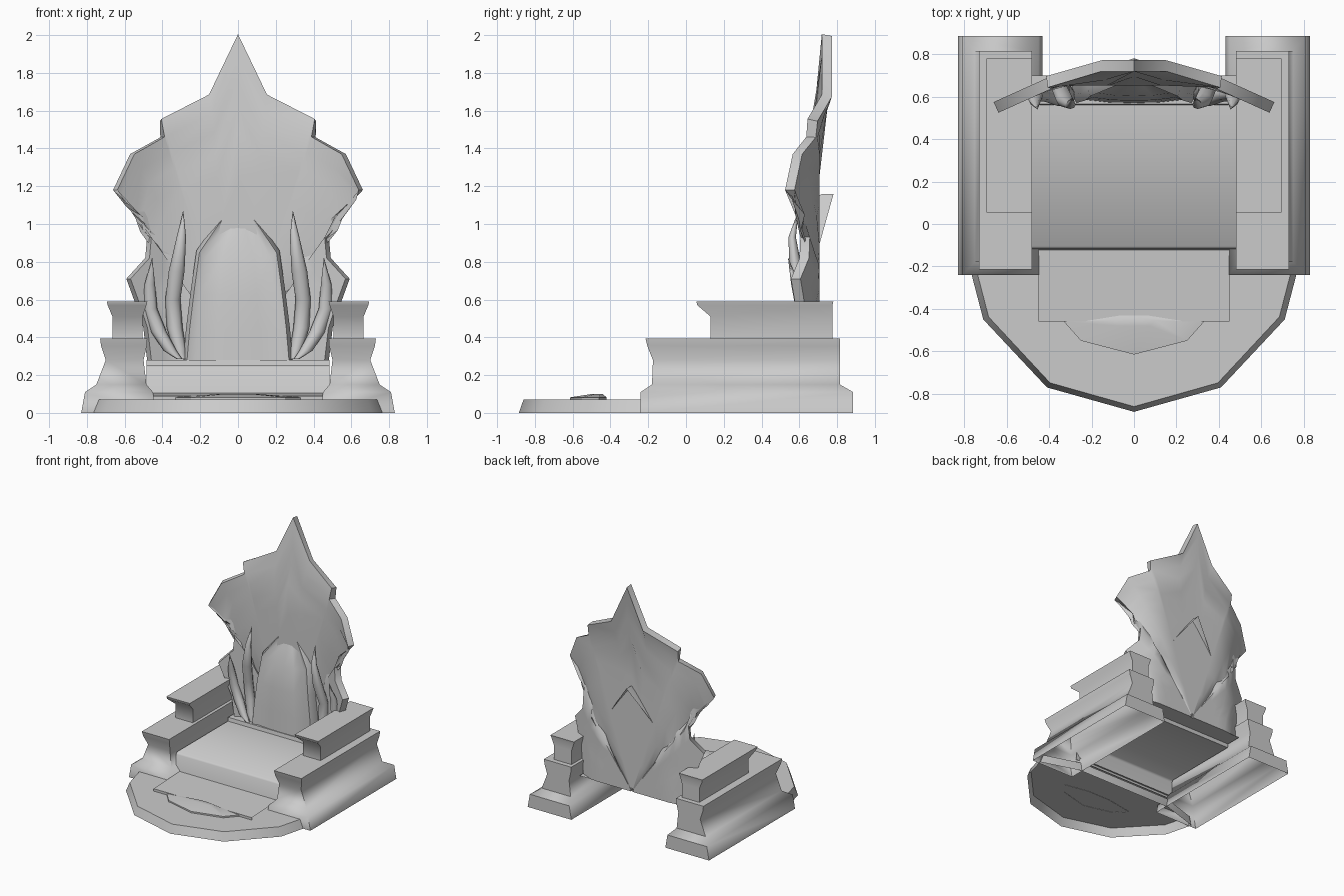
import bpy, bmesh, math

cube = bpy.data.objects.get("Cube")
if cube:
    bpy.data.objects.remove(cube, do_unlink=True)

stone = bpy.data.materials.new("grey_stone")
stone.use_nodes = True
GREY = (0.6, 0.6, 0.6, 1)
stone.diffuse_color = GREY
stone.node_tree.nodes["Principled BSDF"].inputs["Base Color"].default_value = GREY


def finish(name, bm, angle=60, thickness=0):
    """Turn a bmesh into a shaded object, optionally thickened."""
    bmesh.ops.remove_doubles(bm, verts=bm.verts, dist=0.0005)
    bmesh.ops.recalc_face_normals(bm, faces=bm.faces)
    mesh = bpy.data.meshes.new(name)
    bm.to_mesh(mesh)
    bm.free()
    mesh.materials.append(stone)
    ob = bpy.data.objects.new(name, mesh)
    bpy.context.collection.objects.link(ob)
    bpy.ops.object.select_all(action='DESELECT')
    ob.select_set(True)
    bpy.context.view_layer.objects.active = ob
    if thickness:
        mod = ob.modifiers.new("thickness", 'SOLIDIFY')
        mod.thickness = thickness
        mod.offset = 0
        bpy.ops.object.modifier_apply(modifier=mod.name)
    bpy.ops.object.shade_smooth_by_angle(angle=math.radians(angle))
    return ob


def loft(bm, rings, closed=True, cap_start=False, cap_end=False):
    """Skin a list of equally long point rings."""
    rows = [[bm.verts.new(p) for p in ring] for ring in rings]
    n = len(rows[0])
    for a, b in zip(rows, rows[1:]):
        for i in range(n if closed else n - 1):
            j = (i + 1) % n
            bm.faces.new((a[i], a[j], b[j], b[i]))
    if cap_start:
        bm.faces.new(rows[0])
    if cap_end:
        bm.faces.new(rows[-1])


def mirrored(half):
    """Complete a half outline that starts on the centre line."""
    return [(-x, v) for x, v in reversed(half[1:])] + list(half)


def tier(name, side, levels):
    """Arm tier: stacked rectangles (z, inner x, outer x, front y, back y)."""
    bm = bmesh.new()
    loft(bm, [[(side * a, f, z), (side * b, f, z), (side * b, k, z), (side * a, k, z)]
              for z, a, b, f, k in levels], cap_end=True)
    finish(name, bm)


# Stepped arms
LOWER = [(0, .43, .83, -.24, .885), (.11, .45, .81, -.24, .885),
         (.15, .485, .75, -.18, .815), (.28, .50, .70, -.175, .815),
         (.355, .483, .725, -.205, .815), (.395, .48, .73, -.215, .815)]
UPPER = [(.39, .505, .665, .13, .775), (.51, .505, .665, .13, .775),
         (.57, .485, .69, .06, .775), (.59, .48, .695, .055, .78)]

# Flame ornaments: (z, centre x, half width)
TALL = [(.285, .29, .015), (.34, .31, .035), (.45, .335, .042), (.6, .345, .04),
        (.75, .325, .042), (.93, .30, .025), (1.07, .29, .001)]
SHORT = [(.285, .31, .015), (.33, .36, .035), (.43, .42, .042), (.55, .465, .038),
         (.68, .467, .028), (.82, .455, .001)]


def flame(name, side, path, y):
    bm = bmesh.new()
    rings = []
    for z, x, w in path:
        yy = y + .04 * math.sin((z - .3) * 8)
        rings.append([(side * (x + w * math.cos(t)), yy + .8 * w * math.sin(t), z)
                      for t in (math.tau * k / 8 for k in range(8))])
    loft(bm, rings, cap_start=True, cap_end=True)
    finish(name, bm)


for label, s in (("left", 1), ("right", -1)):
    tier(f"{label}_arm_lower", s, LOWER)
    tier(f"{label}_arm_upper", s, UPPER)
    flame(f"{label}_tall_flame", s, TALL, .60)
    flame(f"{label}_short_flame", s, SHORT, .575)

# Faceted base platform
rim = mirrored([(0, -.885), (.41, -.77), (.71, -.45), (.77, -.22)]) + [(.45, -.12), (-.45, -.12)]
bm = bmesh.new()
loft(bm, [[(x, y, 0) for x, y in rim],
          [(x * .965, y * .972, .07) for x, y in rim]], cap_end=True)
finish("base_platform", bm, 30)

# Seat sheet with front drop and rear lip
seat = [(-.13, .09), (-.12, .11), (-.118, .235), (-.105, .25),
        (.56, .25), (.565, .28), (.70, .28)]
bm = bmesh.new()
loft(bm, [[(x, y, z) for y, z in seat] for x in (-.485, .485)], closed=False)
finish("seat", bm, 60)

# Step in front of the seat and its rounded tongue
bm = bmesh.new()
loft(bm, [[(x, y, z) for x in (-.45, .45)]
          for y, z in ((-.11, .105), (-.46, .09), (-.46, .07))], closed=False)
finish("step", bm, 30)

tongue = mirrored([(0, -.615), (.25, -.55), (.33, -.46)]) + [(.1, -.42), (-.1, -.42)]
bm = bmesh.new()
loft(bm, [[(x, y, .068) for x, y in tongue],
          [(x, y, .082) for x, y in tongue],
          [(x * .3, -.45 + (y + .45) * .3, .1) for x, y in tongue]], cap_end=True)
finish("step_tongue", bm, 30)


# Fan shaped back: rays from the foot out to a jagged outline
def shell_y(x, z):
    curl = max(0, abs(x) - .36) * .45
    lean = .066 * min(1, max(0, (z - 1.52) / .16))
    return .68 - curl + lean


FAN = [(0, 2.0), (.15, 1.68), (.41, 1.55), (.40, 1.46), (.56, 1.37), (.65, 1.18),
       (.53, 1.05), (.47, .93), (.48, .82), (.58, .71), (.54, .60), (.49, .45), (.47, .28)]
steps = [.02, .2, .4, .55, .7, .78, .86, .93, 1]
bm = bmesh.new()
fan = mirrored(FAN)
loft(bm, [[(x * t, shell_y(x * t, .28 + (z - .28) * t), .28 + (z - .28) * t)
           for x, z in fan] for t in steps], closed=False)
finish("fan_back", bm, 50, .055)


# Pointed back panel with a bevelled border, leaning back to its tip
def panel_y(z):
    return .585 + .03 * (z - .28) + .09 * max(0, z - .8) / .36


ARCH = [(0, 1.16), (.12, 1.0), (.22, .86), (.25, .65), (.275, .45), (.29, .28)]
arch = mirrored(ARCH)
bm = bmesh.new()
loft(bm, [[(x * k, panel_y(z) + d, .28 + (z - .28) * h) for x, z in arch]
          for k, h, d in ((1, 1, .08), (1, 1, .02), (.93, .98, -.015),
                          (.78, .94, .0), (.4, .93, -.012), (0, .92, -.015))], closed=False)
finish("back_panel", bm, 50)
